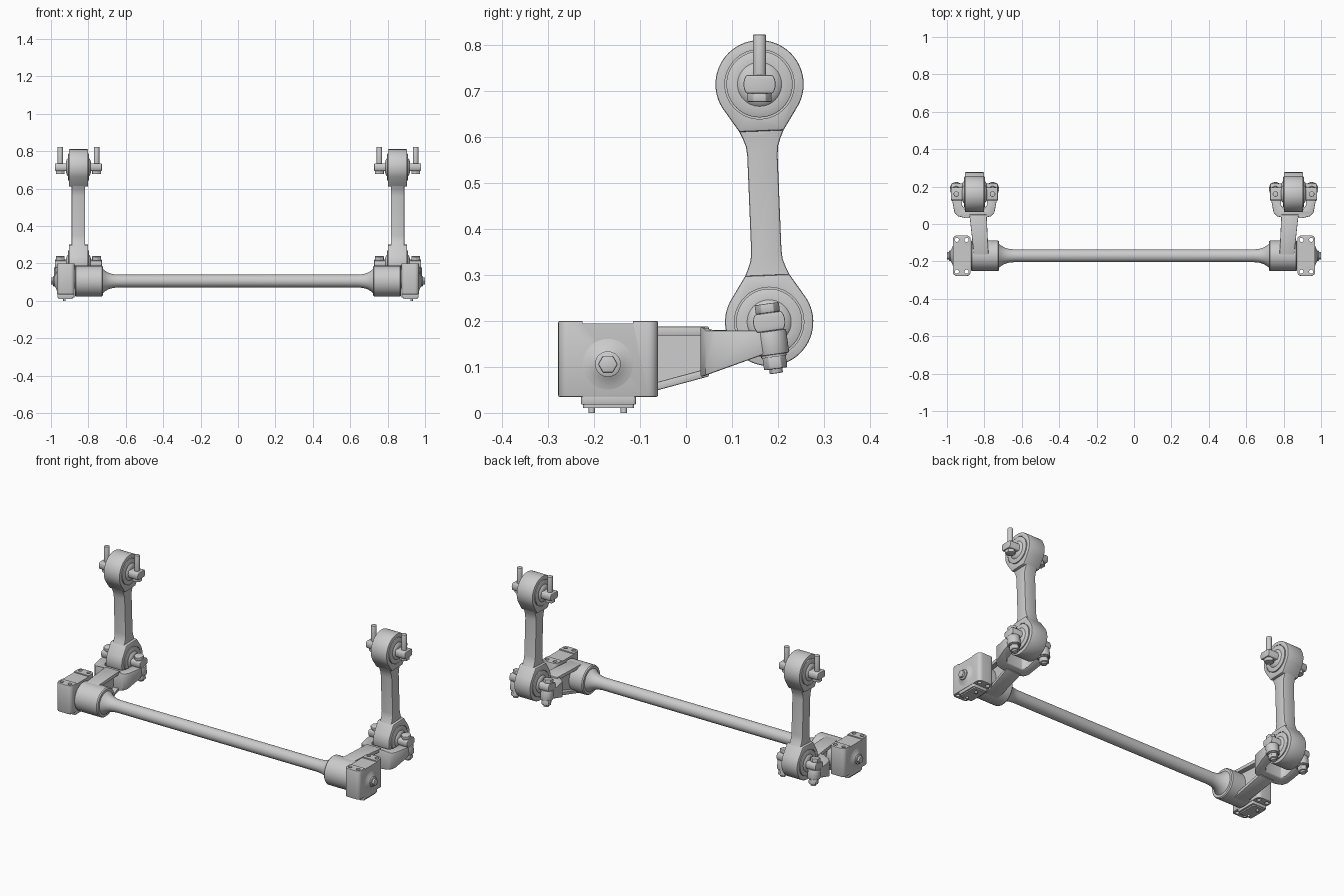
import bpy, bmesh
from math import sin, cos, pi, radians, atan2, hypot
from mathutils import Matrix, Vector

if "Cube" in bpy.data.objects:
    bpy.data.objects.remove(bpy.data.objects["Cube"])

T = Matrix.Translation
RX = lambda a: Matrix.Rotation(a, 4, 'X')
I = Matrix.Identity(4)


def make(name, bm, bevel=0.0, mat=I):
    bmesh.ops.remove_doubles(bm, verts=bm.verts, dist=1e-5)
    bmesh.ops.recalc_face_normals(bm, faces=bm.faces)
    if bevel:
        es = [e for e in bm.edges if len(e.link_faces) == 2 and e.calc_face_angle() > radians(40)]
        bmesh.ops.bevel(bm, geom=es, offset=bevel, offset_type='OFFSET', segments=2,
                        profile=0.5, affect='EDGES', clamp_overlap=True)
    bm.transform(mat)
    me = bpy.data.meshes.new(name)
    bm.to_mesh(me)
    bm.free()
    ob = bpy.data.objects.new(name, me)
    bpy.context.collection.objects.link(ob)
    return ob


def loft(name, a, b, bevel=0.0, mat=I):
    """Solid between two matching outlines."""
    bm = bmesh.new()
    va, vb = [bm.verts.new(p) for p in a], [bm.verts.new(p) for p in b]
    n = len(a)
    bm.faces.new(va)
    bm.faces.new(vb[::-1])
    for i in range(n):
        j = (i + 1) % n
        bm.faces.new((va[i], vb[i], vb[j], va[j]))
    return make(name, bm, bevel, mat)


def side(name, pts, x0, x1, bevel=0.0, mat=I):
    """Extrude a (y, z) outline along x."""
    return loft(name, [(x0, y, z) for y, z in pts], [(x1, y, z) for y, z in pts], bevel, mat)


def plan(name, pts, lo, hi, bevel=0.0):
    """Extrude an (x, y) outline between two heights that depend on y."""
    return loft(name, [(x, y, lo(y)) for x, y in pts], [(x, y, hi(y)) for x, y in pts], bevel)


def lathe(name, prof, mat, n=48):
    """Spin an (x, radius) profile about x."""
    bm = bmesh.new()
    rings = [[bm.verts.new((x, r * cos(2*pi*i/n), r * sin(2*pi*i/n))) for i in range(n)]
             for x, r in prof]
    for p, q in zip(rings, rings[1:]):
        for i in range(n):
            j = (i + 1) % n
            bm.faces.new((p[i], p[j], q[j], q[i]))
    for ring, (x, r) in ((rings[0], prof[0]), (rings[-1], prof[-1])):
        if x != 0:
            bm.faces.new(ring)
    return make(name, bm, 0, mat)


def rod(name, r, z0, z1, mat=I, n=24, bevel=0.0):
    bm = bmesh.new()
    bmesh.ops.create_cone(bm, cap_ends=True, segments=n, radius1=r, radius2=r, depth=z1 - z0)
    return make(name, bm, bevel, mat @ T((0, 0, (z0 + z1) / 2)))


def cut(ob, cutters):
    for c in cutters:
        m = ob.modifiers.new('cut', 'BOOLEAN')
        m.object, m.solver = c, 'EXACT'
    dg = bpy.context.evaluated_depsgraph_get()
    me = bpy.data.meshes.new_from_object(ob.evaluated_get(dg))
    ob.modifiers.clear()
    ob.data = me
    for c in cutters:
        bpy.data.objects.remove(c)


def arc(r, a0, a1, n):
    return [(r * cos(radians(a0 + (a1 - a0) * i / n)), r * sin(radians(a0 + (a1 - a0) * i / n)))
            for i in range(n + 1)]


def rounded(x0, x1, y0, y1, r):
    out = []
    for cx, cy, a in ((x1-r, y1-r, 0), (x0+r, y1-r, 90), (x0+r, y0+r, 180), (x1-r, y0+r, 270)):
        out += [(cx + u, cy + v) for u, v in arc(r, a, a + 90, 6)]
    return out


flat = lambda z: (lambda y: z)
BY, BZ = -0.17, 0.106        # bar axis
LX = 0.853                   # link plane
UP, LOW = Vector((LX, 0.16, 0.715)), Vector((LX, 0.181, 0.198))

# Torsion bar with flared hub (half, mirrored)
lathe('torsion_bar', [(0, .034), (.64, .034), (.67, .037), (.695, .045), (.712, .056), (.722, .064),
                      (.722, .077), (.728, .082), (.867, .082), (.872, .077), (.872, .02)], T((0, BY, BZ)))

# Bearing block with raised top pads and through holes
block = plan('bearing_block', rounded(.873, .968, -.278, -.061, .022), flat(.035), flat(.2), .003)
cutters = [side('slot', [(-.225, .194), (-.115, .194), (-.115, .25), (-.225, .25)], .8, 1.1)]
cutters += [rod('hole', .011, 0, .3, T((.921 + sx * .026, BY + sy * .085, 0)))
            for sx in (-1, 1) for sy in (-1, 1)]
cut(block, cutters)
plan('bearing_cap', rounded(.875, .966, -.228, -.109, .006), flat(.018), flat(.04), .002)
plan('cap_plate', rounded(.885, .96, -.224, -.113, .006), flat(.011), flat(.02))
for y in (-.205, -.135):
    rod('cap_screw', .007, 0, .02, T((.928, y, 0)), 12)

# Domed end boss and end bolt
lathe('end_boss', [(.96, .06), (.968, .055), (.971, .045), (.976, .035), (.98, .028), (.986, .028),
                   (.988, .025), (.988, .01)], T((0, BY, BZ)))
rod('end_bolt', .021, .98, 1.0, T((0, BY, BZ)) @ Matrix.Rotation(pi/2, 4, 'Y'), 6, .002)

# Lever arm: upper flange, lower flange and web
under = lambda y: .066 + .27 * y
arm = [(.778, -.165), (.856, -.165), (.88, .05), (.788, .05)]
low = [(.779, -.14), (.857, -.14), (.88, .05), (.788, .05)]
plan('arm_top_flange', arm, flat(.168), flat(.188), .003)
plan('arm_bottom_flange', low, under, lambda y: under(y) + .018, .003)
plan('arm_web', [(.805, -.14), (.831, -.14), (.85, .05), (.82, .05)], lambda y: under(y) + .01, flat(.18))

# Fork carrying the lower link bushing
half = [(.05, .032), (.09, .042), (.107, .062), (.122, .14), (.122, .18), (.068, .18), (.066, .1), (.05, .078)]
fork = [(LX + x, y) for x, y in half] + [(LX - x, y) for x, y in half[::-1]]
plan('arm_fork', fork, lambda y: .066 + .36 * y, lambda y: .19 if y < .04 else .179, .004)

# Drop link: two bushed eyes and a shank
d = LOW - UP
L, tilt = d.length, atan2(d.y, -d.z)
eye = arc(.096, -30, 210, 40) + [(-.048, -.102), (.048, -.102)]
edge = [(.052, -.095), (.048, -.102), (.041, -.118), (.035, -.135), (.033, -.155)]
right = edge + [(y, -L - z) for y, z in edge[::-1]]
side('link_shank', right + [(-y, z) for y, z in right[::-1]], -.036, .036, .004, T(UP) @ RX(tilt))

bush = [(.047, .078), (.047, .072), (.054, .072), (.056, .069), (.056, .048), (.062, .042), (.066, .03)]
flats = arc(.035, -35, 35, 8) + arc(.035, 145, 215, 8)
for label, c, turn, roll in (('upper', UP, tilt, 0), ('lower', LOW, tilt + pi, radians(8))):
    ring = side(label + '_link_eye', eye, -.051, .051, .004, T(c) @ RX(turn))
    cut(ring, [lathe('bore', [(-.1, .0755), (.1, .0755)], T(c))])
    lathe(label + '_bushing', [(-x, r) for x, r in bush[::-1]] + bush, T(c))
    # Cross pin with flattened ends
    M = T(c) @ RX(roll)
    side(label + '_pin', [(y, max(-.02, min(.02, z))) for y, z in flats], -.125, .125, .003, M)
    for s in (-1, 1):
        B = M @ T((s * .097, 0, 0))
        if label == 'upper':
            rod('upper_bolt_head', .027, -.038, -.02, B, 6, .002)
            rod('upper_bolt', .0145, -.02, .108, B, 24, .002)
        else:
            rod('lower_bolt_head', .027, .02, .04, B, 6, .002)
            rod('fork_lug', .034, -.072, -.02, B, 32, .003)
            rod('lower_washer', .028, -.077, -.07, B, 24)
            rod('lower_nut', .026, -.103, -.075, B, 6, .002)
            rod('lower_bolt_tip', .0145, -.113, .02, B, 24, .002)

# Smooth shading and left-right mirroring
for ob in list(bpy.context.scene.objects):
    bpy.ops.object.select_all(action='DESELECT')
    ob.select_set(True)
    bpy.context.view_layer.objects.active = ob
    bpy.ops.object.shade_smooth_by_angle(angle=radians(35))
    m = ob.modifiers.new('mirror', 'MIRROR')
    m.use_axis[0] = True
